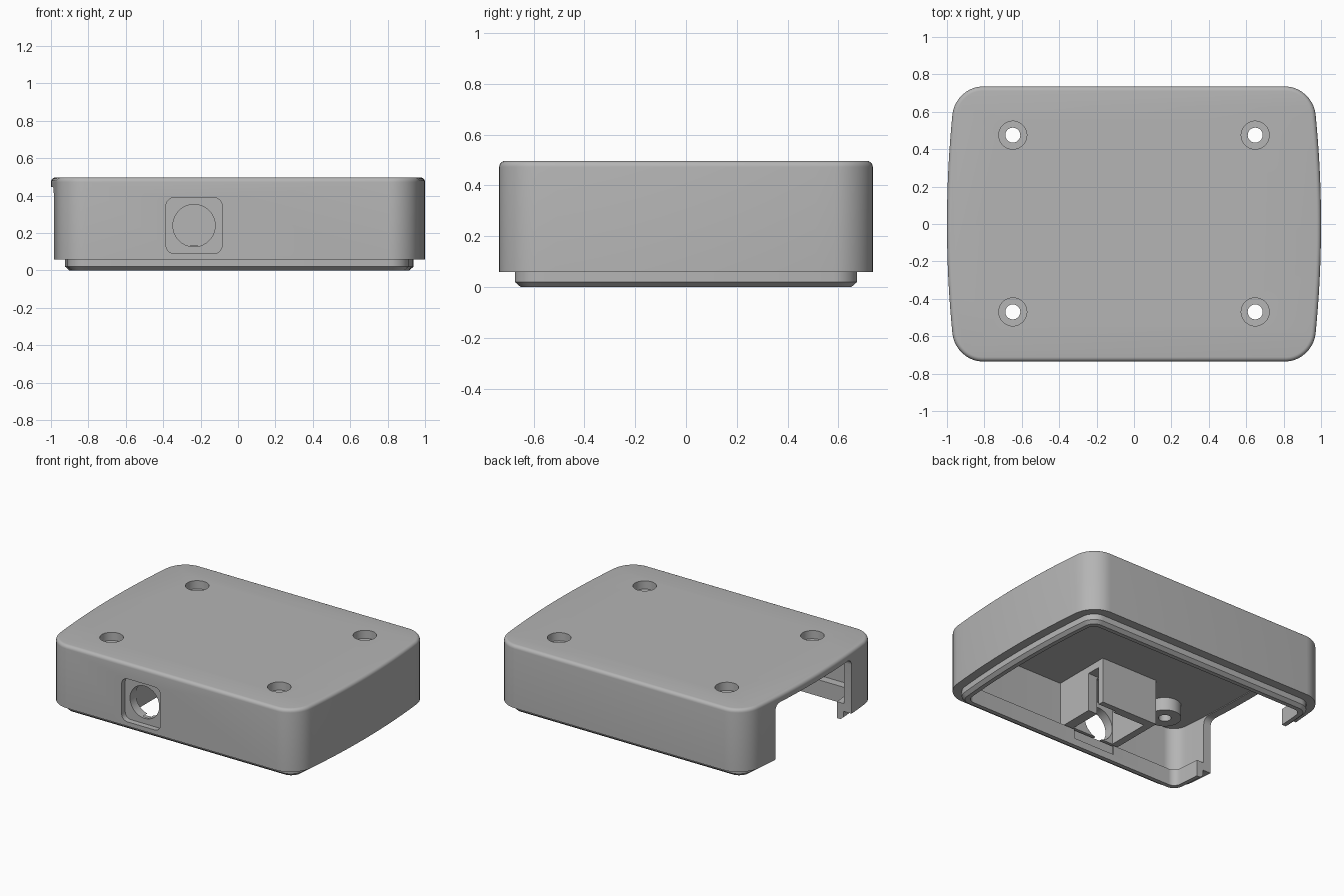
import bpy, bmesh, math
from mathutils import Vector

if "Cube" in bpy.data.objects:
    bpy.data.objects.remove(bpy.data.objects["Cube"], do_unlink=True)

grey = bpy.data.materials.new("enclosure_grey")
grey.use_nodes = True
grey.diffuse_color = (0.46, 0.46, 0.46, 1)
grey.node_tree.nodes["Principled BSDF"].inputs["Base Color"].default_value = (0.46, 0.46, 0.46, 1)


def finish(bm, name):
    bmesh.ops.recalc_face_normals(bm, faces=bm.faces[:])
    mesh = bpy.data.meshes.new(name)
    bm.to_mesh(mesh)
    bm.free()
    mesh.materials.append(grey)
    obj = bpy.data.objects.new(name, mesh)
    bpy.context.collection.objects.link(obj)
    return obj


def box(name, low, high, radius=0, axis=0):
    """Box between two corners; edges along one axis can be rounded."""
    bm = bmesh.new()
    bmesh.ops.create_cube(bm, size=1)
    for v in bm.verts:
        v.co = Vector([(a + b) / 2 + c * (b - a) for a, b, c in zip(low, high, v.co)])
    if radius:
        edges = [e for e in bm.edges
                 if abs((e.verts[0].co - e.verts[1].co).normalized()[axis]) > 0.9]
        bmesh.ops.bevel(bm, geom=edges, offset=radius, segments=6, affect='EDGES', profile=0.5)
    return finish(bm, name)


def cylinder(name, center, radius, depth, along_y=False):
    bm = bmesh.new()
    bmesh.ops.create_cone(bm, cap_ends=True, segments=40, radius1=radius, radius2=radius, depth=depth)
    for v in bm.verts:
        x, y, z = v.co
        v.co = Vector(center) + (Vector((x, -z, y)) if along_y else v.co)
    return finish(bm, name)


def outline(inset):
    """Rounded rectangle with gently bowed sides."""
    half_x, half_y, r = 1 - inset, 0.735 - inset, max(0.15 - inset, 0.05)
    points = []
    for corner, (sx, sy) in enumerate([(1, 1), (-1, 1), (-1, -1), (1, -1)]):
        for i in range(11):
            a = math.radians(corner * 90 + i * 9)
            points.append((sx * (half_x - r) + r * math.cos(a), sy * (half_y - r) + r * math.sin(a)))
        if corner in (1, 3):  # points along the bowed side
            for i in range(1, 16):
                points.append((sx * half_x, sy * (half_y - r) * (1 - i / 8)))
    return [(x * (1 - 0.085 * y * y), y) for x, y in points]


def combine(target, tool, operation):
    mod = target.modifiers.new("combine", 'BOOLEAN')
    mod.object, mod.operation, mod.solver = tool, operation, 'EXACT'
    bpy.context.view_layer.objects.active = target
    bpy.ops.object.modifier_apply(modifier=mod.name)
    bpy.data.objects.remove(tool, do_unlink=True)


# Shell: ceiling, inner wall, lip, outer wall and rounded top, lofted as one skin
profile = [(0.057, 0.45), (0.057, 0.115), (0.115, 0.115), (0.115, 0), (0.085, 0), (0.062, 0.02),
           (0.062, 0.06), (0, 0.06)]
profile += [(0.024 * (1 - math.cos(a)), 0.473 + 0.024 * math.sin(a))
            for a in [math.radians(18 * i) for i in range(6)]]
bm = bmesh.new()
rings = [[bm.verts.new((x, y, z)) for x, y in outline(d)] for d, z in profile]
for lower, upper in zip(rings, rings[1:]):
    n = len(lower)
    for i in range(n):
        bm.faces.new((lower[i], lower[(i + 1) % n], upper[(i + 1) % n], upper[i]))
bm.faces.new(rings[0])
bm.faces.new(rings[-1])
shell = finish(bm, "enclosure_shell")

# Screw bosses under the top plate, and the block that holds the socket
screws = [(x, y) for x in (-0.648, 0.648) for y in (-0.47, 0.475)]
for x, y in screws:
    combine(shell, cylinder("boss", (x, y, 0.42), 0.105, 0.12), 'UNION')
combine(shell, box("socket_block", (-0.4, -0.7, 0.13), (0.04, -0.26, 0.47)), 'UNION')

# Socket pocket, open below and through a slot on one side
combine(shell, box("socket_pocket", (-0.35, -0.63, 0.05), (-0.03, -0.32, 0.39)), 'DIFFERENCE')
combine(shell, box("socket_slot", (-0.1, -0.4, 0.05), (0.1, -0.3, 0.4)), 'DIFFERENCE')

# Counterbored screw holes
for x, y in screws:
    combine(shell, cylinder("counterbore", (x, y, 0.49), 0.075, 0.1), 'DIFFERENCE')
    combine(shell, cylinder("screw_hole", (x, y, 0.4), 0.04, 0.4), 'DIFFERENCE')

# Square recess and round hole in the front
combine(shell, box("front_recess", (-0.385, -0.9, 0.09), (-0.085, -0.695, 0.39), 0.045, 1), 'DIFFERENCE')
combine(shell, cylinder("front_hole", (-0.235, -0.7, 0.24), 0.113, 0.3, True), 'DIFFERENCE')

# Wide opening in one side wall
combine(shell, box("side_opening", (-1.2, -0.42, -0.2), (-0.82, 0.42, 0.445), 0.045, 0), 'DIFFERENCE')

bpy.ops.object.select_all(action='DESELECT')
shell.select_set(True)
bpy.context.view_layer.objects.active = shell
bpy.ops.object.shade_smooth_by_angle(angle=math.radians(30))
